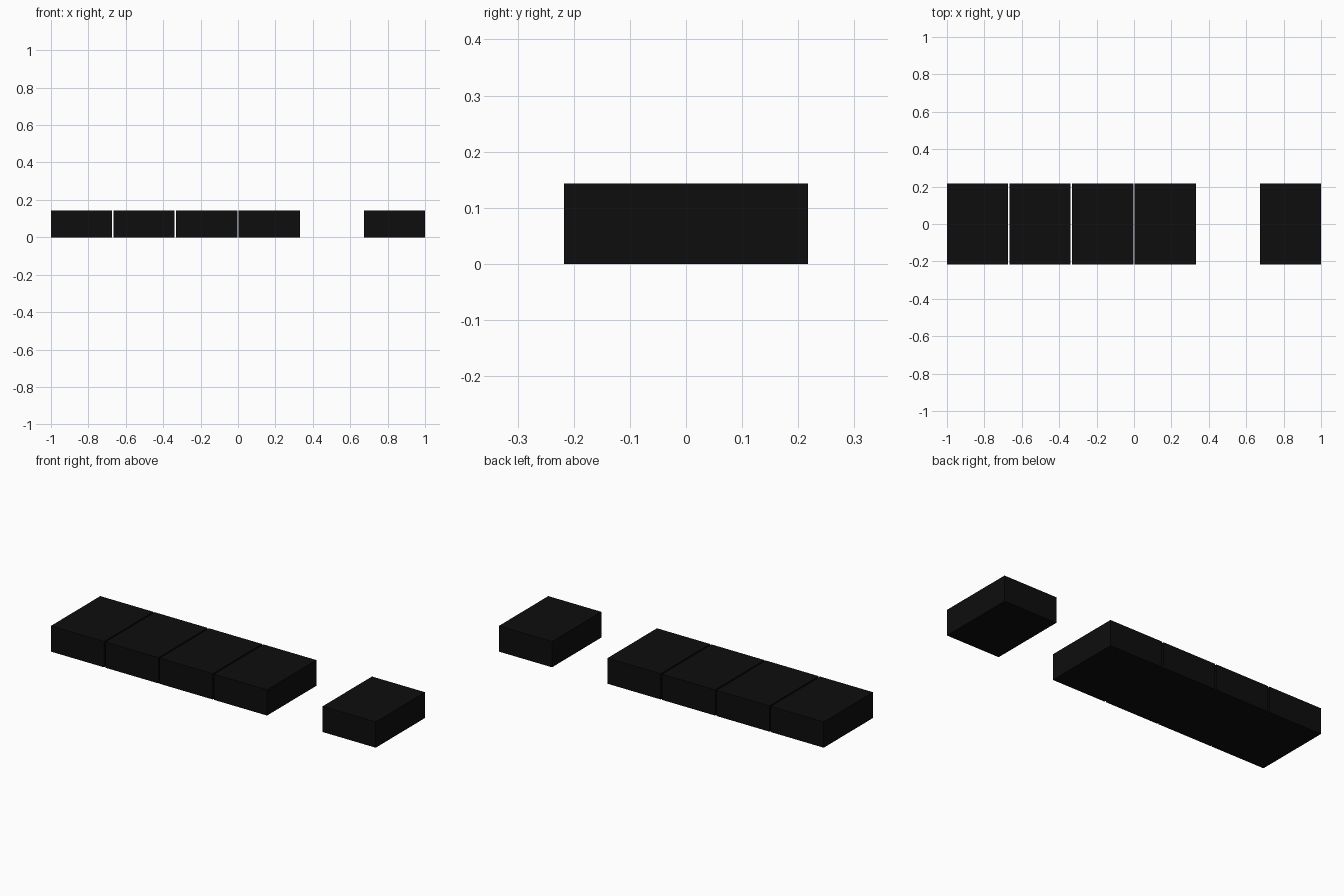
import bpy

if "Cube" in bpy.data.objects:
    bpy.data.objects.remove(bpy.data.objects["Cube"])

WIDTH, DEPTH, HEIGHT = 0.327, 0.434, 0.143
PITCH = (2 - WIDTH) / 5

black = bpy.data.materials.new("black")
black.diffuse_color = (0.004, 0.004, 0.004, 1)
black.use_nodes = True
black.node_tree.nodes["Principled BSDF"].inputs["Base Color"].default_value = black.diffuse_color

# row of blocks on six equal slots, fifth slot left empty
for slot in (0, 1, 2, 3, 5):
    x = -1 + WIDTH / 2 + slot * PITCH
    bpy.ops.mesh.primitive_cube_add(size=1, location=(x, 0, HEIGHT / 2))
    block = bpy.context.object
    block.name = f"block_{slot + 1}"
    block.scale = (WIDTH, DEPTH, HEIGHT)
    bpy.ops.object.transform_apply(location=False, rotation=False, scale=True)
    block.data.materials.append(black)
